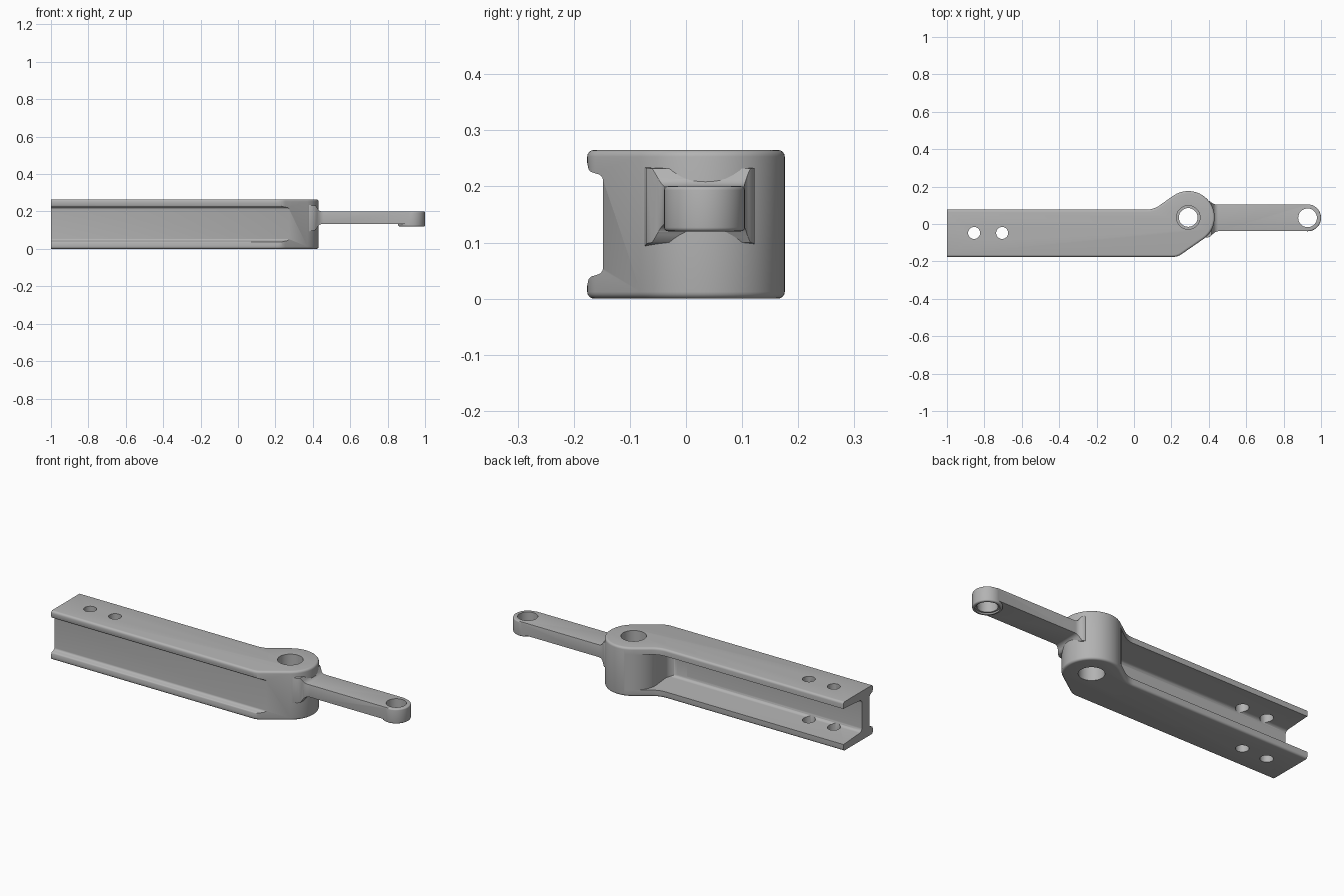
import bpy, bmesh, math
from mathutils import Vector

if "Cube" in bpy.data.objects:
    bpy.data.objects.remove(bpy.data.objects["Cube"], do_unlink=True)

metal = bpy.data.materials.new("cast_grey")
metal.use_nodes = True
GREY = (0.45, 0.45, 0.45, 1)
metal.diffuse_color = GREY
metal.node_tree.nodes["Principled BSDF"].inputs["Base Color"].default_value = GREY


def rounded(points, steps=8):
    """Polygon from (x, y, radius) corners, each filleted with an arc."""
    out = []
    for i, (x, y, r) in enumerate(points):
        p = Vector((x, y))
        if r == 0:
            out.append(p)
            continue
        a = (Vector(points[i - 1][:2]) - p).normalized()
        b = (Vector(points[(i + 1) % len(points)][:2]) - p).normalized()
        half = a.angle(b) / 2
        centre = p + (a + b).normalized() * r / math.sin(half)
        start = p + a * r / math.tan(half) - centre
        end = p + b * r / math.tan(half) - centre
        turn = math.atan2(start.x * end.y - start.y * end.x, start.dot(end))
        for k in range(steps + 1):
            t = turn * k / steps
            out.append(centre + Vector((start.x * math.cos(t) - start.y * math.sin(t),
                                        start.x * math.sin(t) + start.y * math.cos(t))))
    return out


def arc(cx, cy, r, a0, a1, n):
    angles = [math.radians(a0 + (a1 - a0) * k / n) for k in range(n + 1)]
    return [(cx + r * math.cos(a), cy + r * math.sin(a), 0) for a in angles]


def prism(name, outline, lo, hi, axis="z", bevel=0, keep=None):
    """Extrude an outline along an axis; bevel its rims except where keep() is true."""
    place = {"z": lambda u, v, w: (u, v, w),
             "x": lambda u, v, w: (w, u, v),
             "y": lambda u, v, w: (u, w, v)}[axis]
    bm = bmesh.new()
    low = [bm.verts.new(place(p[0], p[1], lo)) for p in outline]
    high = [bm.verts.new(place(p[0], p[1], hi)) for p in outline]
    caps = [bm.faces.new(low), bm.faces.new(high)]
    n = len(outline)
    for i in range(n):
        j = (i + 1) % n
        bm.faces.new((low[i], low[j], high[j], high[i]))
    bmesh.ops.recalc_face_normals(bm, faces=bm.faces)
    if bevel:
        rim = [e for c in caps for e in c.edges
               if not (keep and all(keep(v.co) for v in e.verts))]
        bmesh.ops.bevel(bm, geom=rim, offset=bevel, segments=4, profile=0.5,
                        affect="EDGES", clamp_overlap=True)
    mesh = bpy.data.meshes.new(name)
    bm.to_mesh(mesh)
    bm.free()
    mesh.materials.append(metal)
    obj = bpy.data.objects.new(name, mesh)
    bpy.context.collection.objects.link(obj)
    return obj


def cylinder(name, x, y, r, lo, hi, bevel=0):
    return prism(name, arc(x, y, r, 0, 352.5, 47), lo, hi, bevel=bevel)


def apply(obj, mod):
    bpy.ops.object.select_all(action="DESELECT")
    bpy.context.view_layer.objects.active = obj
    obj.select_set(True)
    bpy.ops.object.modifier_apply(modifier=mod.name)


def combine(target, tool, operation="DIFFERENCE"):
    mod = target.modifiers.new("cut", "BOOLEAN")
    mod.operation, mod.solver, mod.object = operation, "EXACT", tool
    apply(target, mod)
    bpy.data.objects.remove(tool, do_unlink=True)


def finish(obj):
    bpy.ops.object.select_all(action="DESELECT")
    bpy.context.view_layer.objects.active = obj
    obj.select_set(True)
    bpy.ops.object.shade_smooth_by_angle(angle=math.radians(35))


TOP = 0.265
BOSS = (0.29, 0.035)
EYE = (0.928, 0.033)

# Beam and boss outline, seen from above
outline = rounded([(-1, 0.077, 0), (-1, -0.176, 0), (0.233, -0.176, 0.08)]
                  + arc(*BOSS, 0.141, -55, 125, 36) + [(0.105, 0.077, 0.12)])
body = prism("beam_body", outline, 0, TOP, bevel=0.012, keep=lambda c: c.x < -0.99)

# Shallow front channel with rounded lips
lip = [(-0.25, 0.018, 0), (-0.177, 0.018, 0), (-0.173, 0.038, 0.01), (-0.148, 0.046, 0.012)]
channel = rounded(lip + [(y, TOP - z, r) for y, z, r in reversed(lip)])
combine(body, prism("front_channel", channel, -1.1, 0.295, "x"))

# Deep back channel, stopped by the round boss and its blend into the web
floor = [(0.3, 0.036, 0), (0.07, 0.036, 0), (-0.082, 0.046, 0.02)]
pocket = rounded(floor + [(y, TOP - z, r) for y, z, r in reversed(floor)])
cutter = prism("back_channel", pocket, -1.1, 0.25, "x")
combine(cutter, cylinder("boss_keep", *BOSS, 0.141, -0.1, 0.4))
blend = rounded([(0.29, 0.03, 0), (0.15, 0.03, 0), (0.153, -0.081, 0.04),
                 (0.05, -0.081, 0), (0.05, -0.12, 0), (0.29, -0.12, 0)])
combine(cutter, prism("blend_keep", blend, -0.1, 0.4))
combine(body, cutter)

# Pivot bore with a narrower inner lip, and the two bolt holes
combine(body, cylinder("pivot_bore", *BOSS, 0.05, -0.1, 0.4))
combine(body, cylinder("upper_counterbore", *BOSS, 0.063, 0.16, 0.4))
combine(body, cylinder("lower_counterbore", *BOSS, 0.063, -0.1, 0.10))
for x in (-0.855, -0.705):
    combine(body, cylinder("bolt_hole", x, -0.048, 0.032, -0.1, 0.4))

# Arm: plan outline and side profile intersected, both flared at the boss
plan = rounded([(0.37, -0.075, 0), (0.405, -0.07, 0), (0.438, -0.038, 0.05),
                (EYE[0], -0.038, 0), (EYE[0], 0.104, 0), (0.43, 0.104, 0.04),
                (0.405, 0.122, 0), (0.37, 0.122, 0)])
side = rounded([(0.36, 0.09, 0), (0.415, 0.10, 0), (0.435, 0.133, 0.03), (0.95, 0.133, 0),
                (0.95, 0.20, 0), (0.435, 0.20, 0.03), (0.415, 0.232, 0), (0.36, 0.235, 0)])
arm = prism("pivot_arm", plan, 0, 0.3)
combine(arm, prism("arm_side", side, -0.3, 0.3, "y"), "INTERSECT")
soften = arm.modifiers.new("soften", "BEVEL")
soften.width, soften.segments = 0.009, 3
soften.limit_method, soften.angle_limit = "ANGLE", math.radians(60)
apply(arm, soften)

# Rod eye at the arm tip, with a shallow recess under the hole
combine(arm, cylinder("rod_eye", *EYE, 0.072, 0.12, 0.2003, bevel=0.007), "UNION")
combine(arm, cylinder("eye_hole", *EYE, 0.05, 0, 0.3))
combine(arm, cylinder("eye_recess", *EYE, 0.059, 0, 0.128))

for part in (body, arm):
    finish(part)
